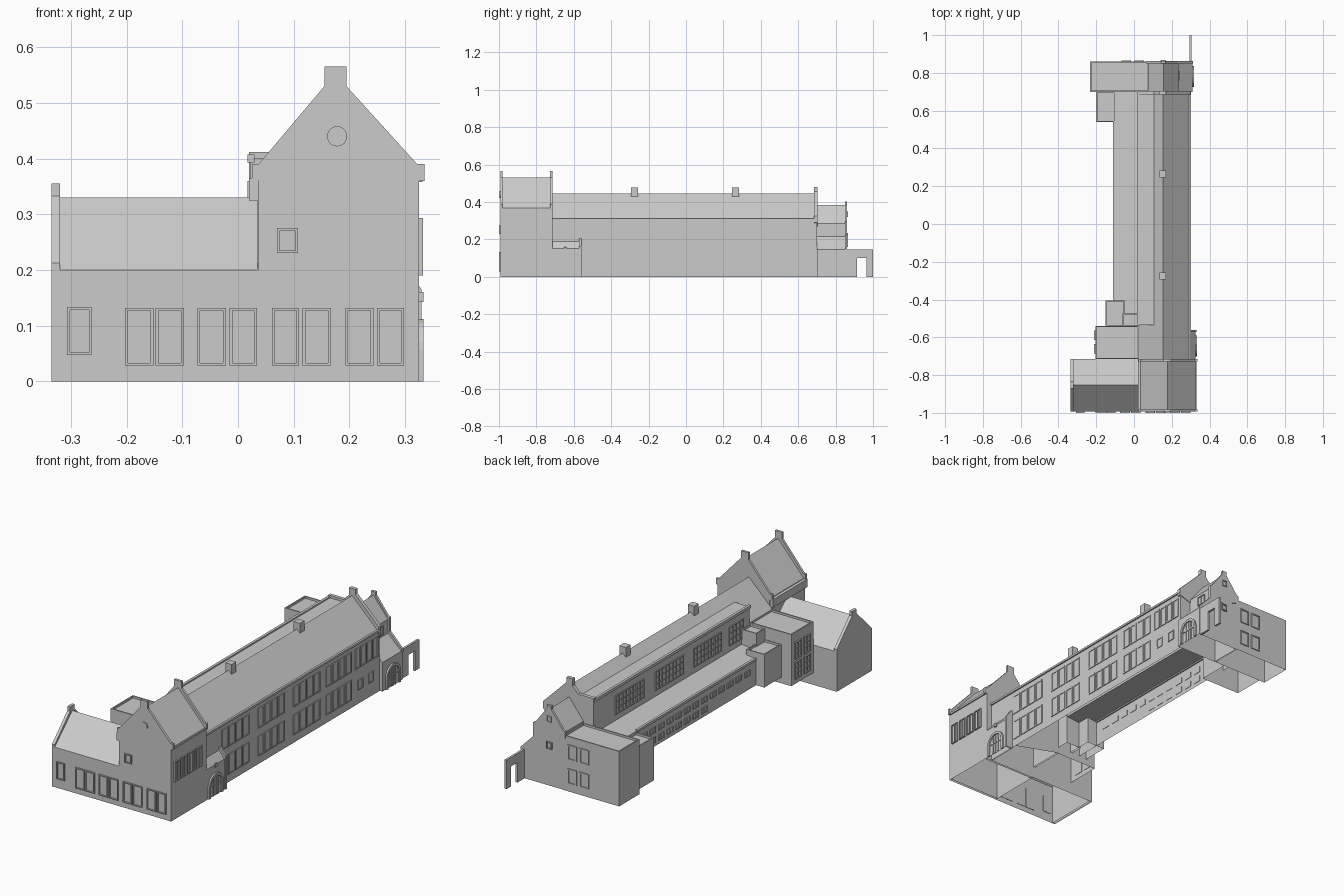
import bpy, bmesh, math
from mathutils import Matrix, Vector

if "Cube" in bpy.data.objects:
    bpy.data.objects.remove(bpy.data.objects["Cube"])


def finish(name, bm):
    bmesh.ops.recalc_face_normals(bm, faces=bm.faces)
    me = bpy.data.meshes.new(name)
    bm.to_mesh(me)
    bm.free()
    ob = bpy.data.objects.new(name, me)
    bpy.context.collection.objects.link(ob)
    return ob


def add_box(bm, x0, x1, y0, y1, z0, z1):
    m = Matrix.Translation(((x0 + x1) / 2, (y0 + y1) / 2, (z0 + z1) / 2))
    m = m @ Matrix.Diagonal((x1 - x0, y1 - y0, z1 - z0, 1))
    return bmesh.ops.create_cube(bm, size=1, matrix=m)['verts']


def box(name, *dims):
    bm = bmesh.new()
    add_box(bm, *dims)
    return finish(name, bm)


def prism(name, pts, axis, lo, hi, closed=False):
    """Extrude a profile (u, z) along x or y; open prisms have no underside."""
    bm = bmesh.new()
    place = (lambda u, z, t: (t, u, z)) if axis == 'x' else (lambda u, z, t: (u, t, z))
    a, b = [[bm.verts.new(place(u, z, t)) for u, z in pts] for t in (lo, hi)]
    n = len(pts)
    for i in range(n if closed else n - 1):
        j = (i + 1) % n
        bm.faces.new((a[i], a[j], b[j], b[i]))
    bm.faces.new(a)
    bm.faces.new(b[::-1])
    return finish(name, bm)


def flat_block(name, *dims):
    """Open-bottomed block with a sunken flat roof behind a thin parapet."""
    bm = bmesh.new()
    add_box(bm, *dims)
    bm.normal_update()
    low = [f for f in bm.faces if f.normal.z < -.5]
    bmesh.ops.delete(bm, geom=low, context='FACES_ONLY')
    top = [f for f in bm.faces if f.normal.z > .5]
    bmesh.ops.inset_region(bm, faces=top, thickness=.009)
    inner = bmesh.ops.extrude_face_region(bm, geom=top)
    bmesh.ops.delete(bm, geom=top, context='FACES')
    for v in inner['geom']:
        if isinstance(v, bmesh.types.BMVert):
            v.co.z -= .01
    return finish(name, bm)


def wall_box(bm, face, wall, a0, a1, z0, z1, d):
    """Box standing d proud of a wall facing +x, -x, +y or -y."""
    s = 1 if face[0] == '+' else -1
    p0, p1 = sorted((wall - s * .002, wall + s * d))
    if face[1] == 'x':
        add_box(bm, p0, p1, a0, a1, z0, z1)
    else:
        add_box(bm, a0, a1, p0, p1, z0, z1)


def windows(name, face, wall, spans, z0, z1, cols=1, rows=1, t=.005, d=.007):
    bm = bmesh.new()
    for a0, a1 in spans:
        wall_box(bm, face, wall, a0, a1, z0, z1, .001)
        for c in range(cols + 1):
            a = a0 + (a1 - a0 - t) * c / cols
            wall_box(bm, face, wall, a, a + t, z0, z1, d)
        for r in range(rows + 1):
            z = z0 + (z1 - z0 - t) * r / rows
            wall_box(bm, face, wall, a0, a1, z, z + t, d)
    return finish(name, bm)


def arch_door(name, x, y, r=.056, spring=.056, d=.008):
    """Round-headed door frame on a wall facing +x, with bars."""
    def outline(q):
        return [(y + q, 0)] + [(y + q * math.cos(math.pi * i / 12), spring + q * math.sin(math.pi * i / 12))
                               for i in range(13)] + [(y - q, 0)]
    prism(name + '_frame', outline(r) + outline(r - .012)[::-1], 'x', x - .002, x + d, True)
    prism(name + '_leaf', outline(r - .01), 'x', x - .002, x + .001)
    bm = bmesh.new()
    for k in (-.018, 0, .018):
        wall_box(bm, '+x', x, y + k - .002, y + k + .002, 0, .095, .005)
    wall_box(bm, '+x', x, y - .045, y + .045, spring - .003, spring + .003, .005)
    finish(name + '_bars', bm)


F, B = -.993, -.715

# Front block: low wing with cross ridge and tall gabled hall
prism('front_wing', [(F, 0), (F, .2), (-.853, .33), (B, .2), (B, 0)], 'x', -.33, .037)
prism('wing_end_gable', [(F, 0), (F, .212), (-.872, .333), (-.872, .355), (-.835, .355), (-.835, .333),
                         (B, .212), (B, 0)], 'x', -.335, -.32)
prism('gabled_hall', [(.035, 0), (.035, .368), (.177, .53), (.325, .368), (.325, 0)], 'y', F + .003, B - .003)
gable = [(.037, 0), (.037, .36), (.025, .36), (.025, .39), (.037, .39), (.155, .53), (.155, .565),
         (.195, .565), (.195, .53), (.322, .39), (.335, .39), (.335, .36), (.325, .36), (.325, 0)]
for nm, y in (('front_gable_wall', F), ('rear_gable_wall', B - .012)):
    prism(nm, gable, 'y', y, y + .012)
box('hall_side_pier', .02, .036, F + .002, B, .325, .365)
box('hall_eave', .324, .331, F + .005, B - .005, .358, .368)

# Front block windows
windows('front_windows', '-y', F, [(-.203, -.152), (-.148, -.097), (-.073, -.022), (-.015, .034),
        (.061, .11), (.116, .167), (.193, .243), (.25, .298)], .028, .132)
windows('front_left_window', '-y', F, [(-.307, -.263)], .047, .133)
windows('front_gable_window', '-y', F, [(.07, .108)], .23, .275)
windows('hall_side_windows', '+x', .325, [(-.973, -.93), (-.916, -.872), (-.86, -.815), (-.802, -.756)],
        .19, .293, 2, 1, .004)
bm = bmesh.new()
bmesh.ops.create_cone(bm, cap_ends=True, segments=24, radius1=.018, radius2=.018, depth=.008,
                      matrix=Matrix.Translation((.178, F - .001, .44)) @ Matrix.Rotation(math.pi / 2, 4, 'X'))
finish('round_window', bm)

# Long main range: street wall, roof, dormer and courtyard corridor as one shell
prism('main_range', [(.295, 0), (.295, .305), (.153, .445), (.105, .4), (.022, .4), (.022, .235),
                     (-.105, .222), (-.105, .09)], 'y', -.535, .7)
prism('main_range_front', [(.295, 0), (.295, .305), (.153, .445), (.022, .318), (.022, .06)], 'y', B, -.535)
box('main_eave', .292, .302, B, .7, .302, .312)
box('dormer_edge', .017, .03, -.54, .7, .393, .407)
box('corridor_edge', -.11, -.098, -.4, .54, .216, .228)
prism('main_end_gable', [(.3, .29), (.3, .325), (.17, .455), (.17, .48), (.136, .48), (.136, .445),
                         (.105, .412), (.02, .412), (.02, .2)], 'y', .685, .703, True)
for i, y in enumerate((-.275, .265)):
    box(f'chimney_{i}', .135, .17, y - .018, y + .018, .41, .477)

# Main range windows
bays = [(-.55, -.335), (-.265, -.055), (.015, .225), (.275, .475), (.505, .685)]


def panes(a, b, n=4, gap=.007):
    w = (b - a + gap) / n
    return [(a + i * w, a + (i + 1) * w - gap) for i in range(n)]


for i, (a, b) in enumerate(bays):
    windows(f'upper_bay_{i}', '+x', .295, panes(a, b), .18, .28, 1, 1, .006, .004)
    if i < 4:
        windows(f'lower_bay_{i}', '+x', .295, panes(a, b), .04, .14, 1, 1, .006, .004)
windows('small_street_windows', '+x', .295, [(.525, .565), (.61, .65)], .07, .12, 1, 1, .005, .004)
windows('dormer_windows', '-x', .022, [(.305, .53), (-.01, .215), (-.31, -.09)], .265, .36, 8, 3, .004, .005)
windows('dormer_end_window', '-x', .022, [(-.485, -.37)], .265, .36, 4, 3, .004, .005)
windows('corridor_upper_windows', '-x', -.105, [(.46 - i * .068, .505 - i * .068) for i in range(13)],
        .16, .188, 2, 1, .004, .004)
windows('corridor_lower_windows', '-x', -.105, [(.46 - i * .068, .505 - i * .068) for i in range(8)],
        .11, .138, 2, 1, .004, .004)

# Courtyard blocks near the front
flat_block('stair_block', -.15, -.05, -.542, -.405, .09, .255)
flat_block('courtyard_block', -.205, .03, B, -.54, .06, .318)
flat_block('courtyard_block_step', -.06, .025, -.545, -.472, .09, .31)
for nm, z in (('upper', .185), ('lower', .085)):
    windows(f'courtyard_{nm}_window', '-x', -.205, [(-.685, -.635), (-.615, -.565)], z, z + .085, 2, 3, .004)

# Side porch against the hall
prism('side_porch', [(.29, 0), (.29, .195), (.325, .152), (.325, 0)], 'y', B, -.565)
prism('porch_end_wall', [(.29, 0), (.29, .205), (.3, .205), (.33, .165), (.33, 0)], 'y', -.572, -.56)
arch_door('porch_door', .325, -.645)
box('porch_lamp', .325, .333, -.652, -.638, .142, .16)

# Rear block
flat_block('rear_link', -.2, .02, .54, .7, 0, .215)
flat_block('rear_flat_wing', -.232, .08, .7, .86, 0, .275)
prism('rear_gabled_house', [(.075, 0), (.075, .285), (.155, .385), (.235, .285), (.235, .215),
                            (.31, .145), (.31, 0)], 'y', .7, .858)
prism('rear_gable_coping', [(.066, .26), (.066, .295), (.078, .3), (.143, .385), (.143, .403), (.167, .403),
                            (.167, .385), (.232, .3), (.244, .295), (.244, .225), (.312, .155), (.312, .14),
                            (.235, .2)], 'y', .85, .862, True)
arch_door('rear_door', .31, .78)
windows('rear_house_side_window', '+x', .235, [(.76, .81)], .225, .27, 2, 1, .004, .005)
windows('rear_gable_windows', '+y', .862, [(.142, .168)], .32, .35, 1, 1, .004, .005)
windows('rear_stair_window', '+y', .858, [(.14, .17)], .185, .22, 1, 1, .004, .007)
for nm, z in (('upper', .16), ('lower', .04)):
    windows(f'rear_{nm}_windows', '+y', .86, [(-.065, -.015), (.002, .052)], z, z + .075, 1, 1, .006, .005)

# Free-standing gate wall
prism('gate_wall', [(.855, 0), (.855, .145), (1, .145), (1, 0), (.965, 0), (.965, .1), (.915, .1), (.915, 0)],
      'x', .293, .304, True)
